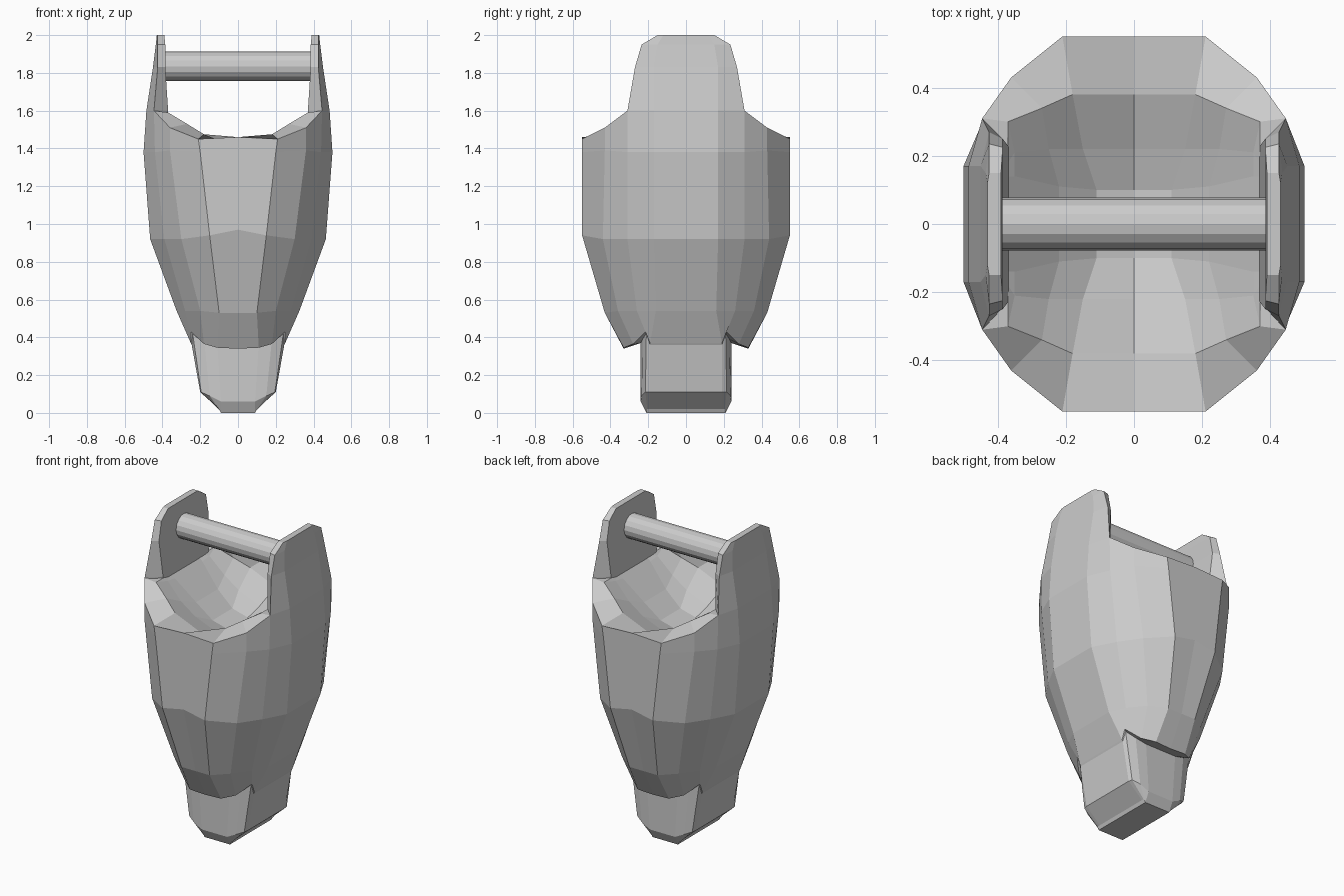
import bpy, bmesh
from math import pi

if "Cube" in bpy.data.objects:
    bpy.data.objects.remove(bpy.data.objects["Cube"])


def loft(name, rings):
    """Skin a stack of equal-length closed rings and cap both ends."""
    bm = bmesh.new()
    loops = [[bm.verts.new(p) for p in ring] for ring in rings]
    n = len(loops[0])
    for a, b in zip(loops, loops[1:]):
        for i in range(n):
            j = (i + 1) % n
            bm.faces.new((a[i], a[j], b[j], b[i]))
    # Cap with strips running front to back; every ring is mirrored in y
    half = n // 2
    for ring in (loops[0], loops[-1]):
        if n == 18:
            for i in list(range(half // 2)) + list(range(n - half // 2, n)):
                bm.faces.new([ring[k % n] for k in (i, i + 1, half - 1 - i, half - i)])
        else:
            bm.faces.new(ring)
    bmesh.ops.recalc_face_normals(bm, faces=bm.faces)
    mesh = bpy.data.meshes.new(name)
    bm.to_mesh(mesh)
    bm.free()
    ob = bpy.data.objects.new(name, mesh)
    bpy.context.collection.objects.link(ob)
    return ob


def full_ring(zc, *q):
    """Mirror a quarter section (front corner to side) into a full ring."""
    y0 = q[0][1]
    right = [(x, -y, z) for x, y, z in q] + [(x, y, z) for x, y, z in q[::-1]]
    left = [(-x, -y, z) for x, y, z in right]
    return [(0, -y0, zc)] + right + [(0, y0, zc)] + left


# Faceted body: neck, flared shell, rim and shallow saddle-shaped top
body = [
    full_ring(0.0, (.09, .21, .0), (.095, .21, .01), (.1, .205, .02), (.1, .19, .02)),
    full_ring(.06, (.09, .24, .06), (.15, .235, .09), (.195, .215, .11), (.2, .19, .11)),
    full_ring(.37, (.11, .24, .37), (.18, .23, .39), (.24, .21, .42), (.245, .19, .36)),
    full_ring(.34, (.11, .33, .345), (.18, .28, .365), (.25, .215, .43), (.25, .19, .37)),
    full_ring(.53, (.10, .43, .53), (.20, .36, .54), (.28, .26, .54), (.325, .16, .54)),
    full_ring(.97, (.15, .55, .94), (.30, .44, .92), (.39, .31, .92), (.465, .17, .92)),
    full_ring(1.38, (.20, .55, 1.38), (.36, .43, 1.39), (.44, .31, 1.38), (.5, .17, 1.38)),
    full_ring(1.46, (.21, .55, 1.45), (.36, .43, 1.51), (.445, .31, 1.6), (.485, .17, 1.6)),
    full_ring(1.40, (.18, .38, 1.475), (.27, .34, 1.53), (.37, .30, 1.59), (.37, .22, 1.59)),
    full_ring(1.34, (.15, .22, 1.40), (.25, .22, 1.47), (.35, .21, 1.57), (.37, .18, 1.58)),
    full_ring(1.31, (.11, .1, 1.34), (.22, .11, 1.43), (.35, .14, 1.56), (.37, .14, 1.58)),
]
loft("body", body)

# Side lugs: (z, inner y, edge y, outer x at edge, middle y, outer x at middle, inner x)
levels = [(1.53, .22, .30, .44, .17, .48, .365), (1.6, .23, .31, .445, .17, .485, .37),
          (1.83, .25, .27, .425, .17, .45, .385), (1.95, .225, .235, .425, .15, .435, .385),
          (2.0, .15, .15, .425, .12, .43, .39)]
for side, label in ((1, "right"), (-1, "left")):
    loft(label + "_lug", [[(side * x, y, z) for x, y in
         ((xi, -yi), (xe, -ye), (xm, -ym), (xm, ym), (xe, ye), (xi, yi))]
        for z, yi, ye, xe, ym, xm, xi in levels])

# Cross bar between the lugs
bpy.ops.mesh.primitive_cylinder_add(vertices=16, radius=.077, depth=.79,
                                    location=(0, 0, 1.835), rotation=(0, pi / 2, 0))
bpy.context.object.name = "cross_bar"
